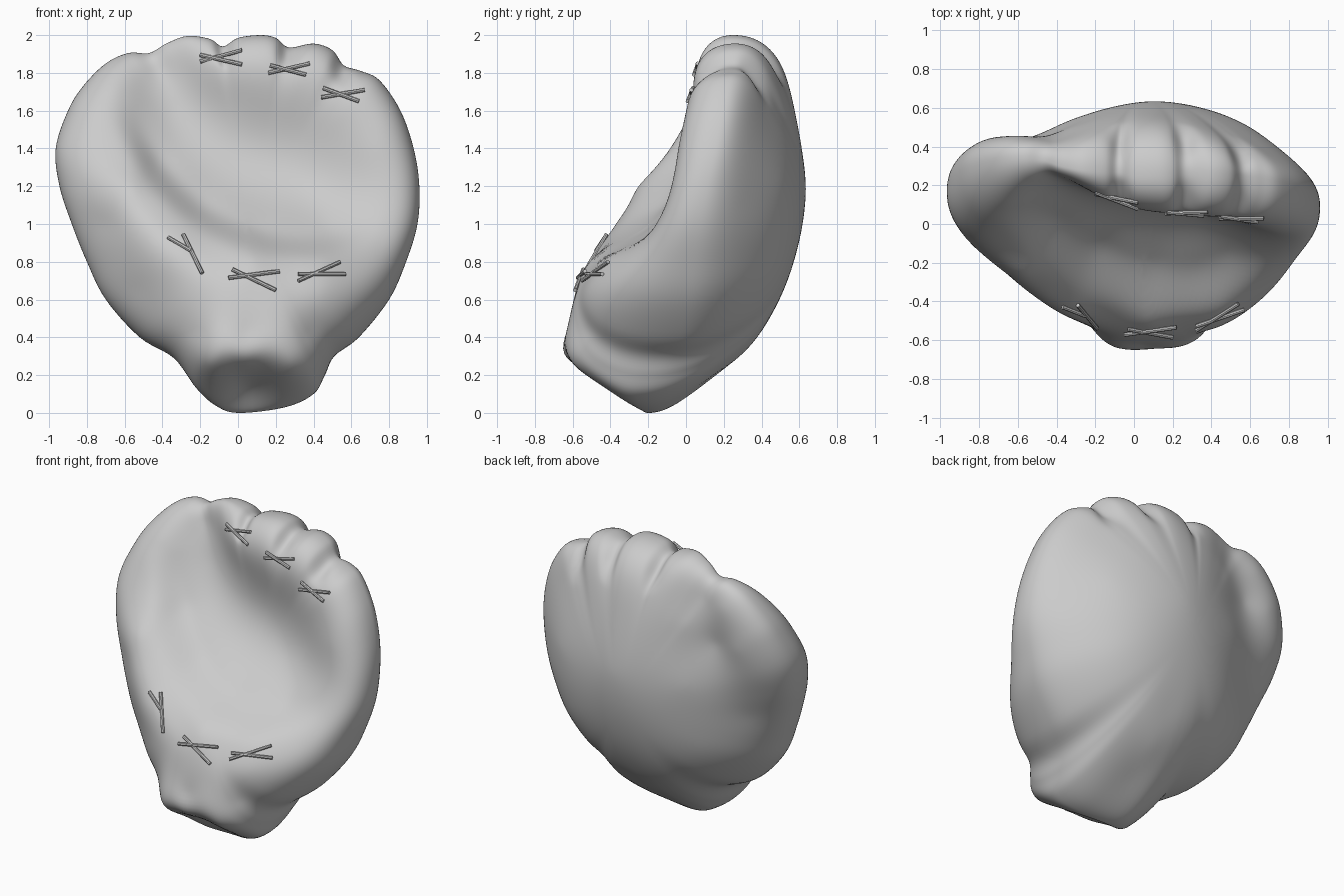
import bpy, bmesh, math
from mathutils import Vector

if "Cube" in bpy.data.objects:
    bpy.data.objects.remove(bpy.data.objects["Cube"])

CX, CZ = 0.05, 1.0          # centre of the polar grid
POW = 3.0                   # roundness of the padded edge

# Outline seen from the front (x, z) plus depth y of the rim, from the bottom up the right side
OUTLINE = [(0, 0, -.2), (.25, .03, -.23), (.4, .1, -.25), (.46, .2, -.2), (.51, .3, -.12), (.64, .4, -.04),
           (.8, .6, 0), (.89, .8, .03), (.95, 1.0, .06), (.96, 1.2, .1), (.93, 1.4, .15), (.86, 1.6, .19),
           (.75, 1.76, .22), (.65, 1.81, .24), (.56, 1.84, .25), (.5, 1.92, .26), (.4, 1.955, .26),
           (.27, 1.935, .27), (.2, 1.985, .25), (.12, 2.0, .25), (0, 1.985, .25), (-.08, 1.94, .27),
           (-.15, 1.98, .27), (-.27, 1.995, .28), (-.38, 1.955, .3), (-.47, 1.905, .33), (-.58, 1.905, .34),
           (-.7, 1.85, .33), (-.82, 1.73, .3), (-.9, 1.6, .26), (-.965, 1.4, .18), (-.945, 1.2, .12),
           (-.88, 1.0, .06), (-.8, .8, .02), (-.7, .6, -.02), (-.52, .4, -.08), (-.34, .29, -.2),
           (-.22, .13, -.26), (-.12, .04, -.23)]

# Sample points of the palm side (x, z, y)
PALM = [(.05, .14, -.35), (-.15, .26, -.58), (.05, .28, -.625), (.28, .25, -.59), (.05, .42, -.625),
        (-.23, .42, -.52), (.38, .42, -.53), (.08, .65, -.58), (-.25, .65, -.52), (.45, .65, -.52),
        (.7, .75, -.33), (-.55, .65, -.3), (.08, .8, -.5), (-.3, .88, -.46), (.45, .8, -.42),
        (-.45, 1.0, -.37), (-.57, 1.2, -.25), (-.72, 1.0, -.2), (-.75, 1.3, -.13), (-.7, 1.5, -.02),
        (-.65, 1.7, .1), (-.6, 1.82, .2), (-.44, 1.3, -.05), (-.2, 1.08, -.17), (.12, .97, -.23),
        (0, 1.25, .05), (.35, 1.2, .03), (0, 1.55, .12), (-.35, 1.6, .18), (.3, 1.5, .08), (-.43, 1.82, .25),
        (-.1, 1.87, .13), (.27, 1.82, .07), (.55, 1.68, .03), (.73, 1.4, -.04), (.8, 1.15, -.09),
        (.77, .95, -.18), (.48, .98, -.16)]

# Sample points of the back of the hand (x, z, y)
BACK = [(.1, 1.2, .635), (.1, .8, .57), (.1, .5, .44), (.1, .3, .29), (.1, .16, .09), (.1, 1.6, .575),
        (.1, 1.85, .5), (.6, 1.2, .5), (.55, .7, .43), (.6, 1.6, .42), (.85, 1.1, .29), (.42, .4, .26),
        (-.35, 1.2, .53), (-.4, .7, .42), (-.7, 1.0, .31), (-.32, 1.6, .5), (-.52, 1.5, .43),
        (-.7, 1.5, .45), (-.6, 1.76, .455), (-.44, 1.78, .43), (-.86, 1.3, .35), (.35, 1.8, .47), (-.25, .4, .27)]


def spline_loop(pts, n):
    out = []
    for i in range(len(pts)):
        a, b, c, d = (Vector(pts[(i + k) % len(pts)]) for k in (-1, 0, 1, 2))
        for j in range(n):
            t = j / n
            out.append(.5 * (2 * b + (c - a) * t + (2 * a - 5 * b + 4 * c - d) * t * t
                             + (3 * b - a - 3 * c + d) * t ** 3))
    return out


RIM = spline_loop(OUTLINE, 6)
ANG = [math.atan2(p.y - CZ, p.x - CX) for p in RIM]


def mid_depth(x, z, r, rim_y):
    """Rim depth, easing into a plain mid-plane away from the edge."""
    t = r ** 6
    return rim_y * t + (1 - t) * (.05 + .22 * (z - 1))


def polar(x, z):
    """Relative radius and mid depth at a front-view position."""
    a = math.atan2(z - CZ, x - CX)
    i = min(range(len(ANG)), key=lambda k: 1 - math.cos(ANG[k] - a))
    r = math.hypot(x - CX, z - CZ) / math.hypot(RIM[i].x - CX, RIM[i].y - CZ)
    return r, mid_depth(x, z, r, RIM[i].z)


def weight(r):
    """Thickness falls off to zero only near the rim."""
    return max(0, 1 - r ** (POW * 1.6)) ** (1 / 2.2)


def solve(A, b):
    n = len(b)
    M = [row + [v] for row, v in zip(A, b)]
    for c in range(n):
        p = max(range(c, n), key=lambda k: abs(M[k][c]))
        M[c], M[p] = M[p], M[c]
        for k in range(c + 1, n):
            f = M[k][c] / M[c][c]
            if f:
                M[k] = [u - f * v for u, v in zip(M[k], M[c])]
    x = [0] * n
    for c in reversed(range(n)):
        x[c] = (M[c][n] - sum(M[c][k] * x[k] for k in range(c + 1, n))) / M[c][c]
    return x


def kernel(d2):
    return d2 * math.log(d2) if d2 > 1e-12 else 0


def smooth_sheet(pts, soft):
    """Thin-plate surface through the sample points."""
    vals = []
    for x, z, y in pts:
        r, m = polar(x, z)
        vals.append(m + (y - m) / weight(r))
    A = [[kernel((p[0] - q[0]) ** 2 + (p[1] - q[1]) ** 2) + (soft if p is q else 0) for q in pts]
         + [1, p[0], p[1]] for p in pts]
    A += [[1] * len(pts) + [0] * 3, [p[0] for p in pts] + [0] * 3, [p[1] for p in pts] + [0] * 3]
    w = solve(A, vals + [0, 0, 0])
    return lambda x, z: sum(k * kernel((x - p[0]) ** 2 + (z - p[1]) ** 2) for k, p in zip(w, pts)) \
        + w[-3] + w[-2] * x + w[-1] * z


palm, back = smooth_sheet(PALM, 3e-3), smooth_sheet(BACK, 1.5e-2)


def depth(x, z, r, m, side):
    """Surface depth with finger grooves and the curved palm crease."""
    y = m + ((palm if side < 0 else back)(x, z) - m) * weight(r)
    start = .86 if side < 0 else .76
    t = min(1, max(0, (r - start) / (1 - start)))
    g = sum(math.exp(-((x - sx * (.8 + .2 * r)) / .05) ** 2) for sx in (-.08, .27, .56)) if z > 1.3 else 0
    y -= side * .055 * g * t * t * (3 - 2 * t) * min(1, weight(r) * 1.5)
    if side < 0:
        s = .98 - math.hypot(x - .35, z - 1.85)
        fade = min(1, max(0, (.75 - x) / .4)) * min(1, max(0, (1.65 - z) / .3))
        y += .55 * s * math.exp(-(s / .085) ** 2) * fade * weight(r)
    return y


# Padded glove body: a polar grid for the palm and one for the back, joined at the rim
bm = bmesh.new()
N, RINGS = len(RIM), 48
rim_verts = [bm.verts.new((p.x, p.z, p.y)) for p in RIM]
for side in (-1, 1):
    prev = rim_verts
    for k in range(RINGS - 1, 0, -1):
        r = math.sin(k / RINGS * math.pi / 2)
        ring = []
        for p in RIM:
            x, z = CX + (p.x - CX) * r, CZ + (p.y - CZ) * r
            ring.append(bm.verts.new((x, depth(x, z, r, mid_depth(x, z, r, p.z), side), z)))
        for i in range(N):
            bm.faces.new((prev[i - 1], prev[i], ring[i], ring[i - 1]))
        prev = ring
    hub = bm.verts.new((CX, depth(CX, CZ, 0, .05, side), CZ))
    for i in range(N):
        bm.faces.new((prev[i - 1], prev[i], hub))
bmesh.ops.recalc_face_normals(bm, faces=bm.faces[:])
me = bpy.data.meshes.new("glove_body")
bm.to_mesh(me)
bm.free()
for f in me.polygons:
    f.use_smooth = True
body = bpy.data.objects.new("glove_body", me)
bpy.context.collection.objects.link(body)


# Crossed leather laces lying on the palm surface
def on_palm(x, z):
    r, m = polar(x, z)
    return Vector((x, depth(x, z, r, m, -1) - .004, z))


def lace_strip(name, x0, z0, x1, z1):
    a, b = on_palm(x0, z0), on_palm(x1, z1)
    mid = on_palm((x0 + x1) / 2, (z0 + z1) / 2)
    lift = Vector((0, min(0, mid.y - (a.y + b.y) / 2), 0))
    a, b = a + lift, b + lift
    bpy.ops.mesh.primitive_cylinder_add(vertices=8, radius=.011, depth=(b - a).length, location=(a + b) / 2)
    ob = bpy.context.object
    ob.rotation_euler = (b - a).to_track_quat('Z', 'Y').to_euler()
    ob.name = name
    bpy.ops.object.shade_smooth_by_angle()


LACES = {"finger_lace_1": [(-.2, 1.86, .02, 1.92), (-.2, 1.895, .02, 1.845)],
         "finger_lace_2": [(.16, 1.8, .38, 1.85), (.17, 1.84, .36, 1.79)],
         "finger_lace_3": [(.44, 1.67, .67, 1.71), (.45, 1.72, .64, 1.65)],
         "heel_lace_1": [(-.29, .945, -.19, .74), (-.37, .93, -.25, .86)],
         "heel_lace_2": [(-.05, .715, .22, .75), (-.03, .76, .2, .65)],
         "heel_lace_3": [(.32, .735, .57, .735), (.32, .7, .54, .8)]}
for name, strips in LACES.items():
    for s in strips:
        lace_strip(name, *s)
